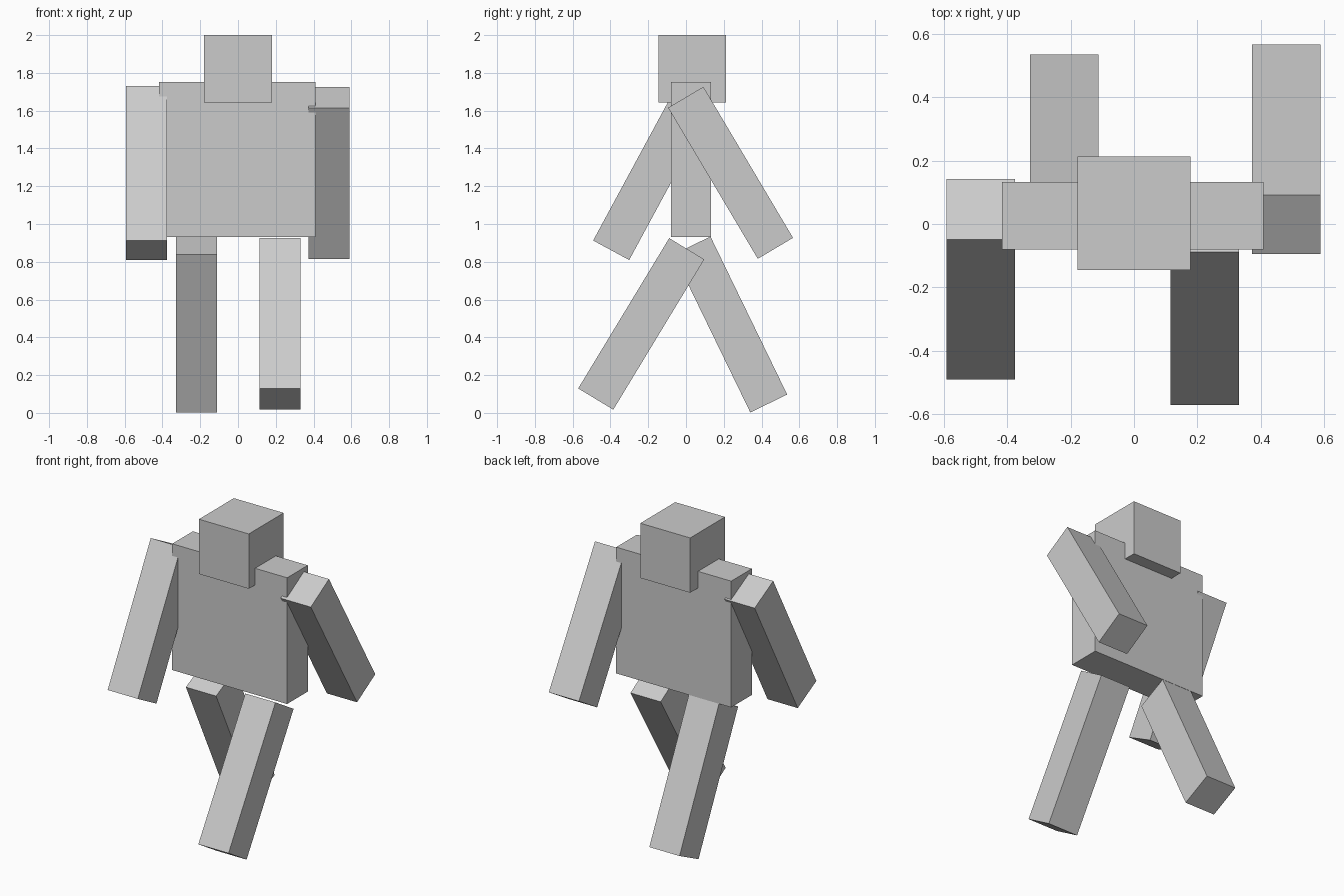
import bpy
from math import radians

if "Cube" in bpy.data.objects:
    bpy.data.objects.remove(bpy.data.objects["Cube"])


def box(name, centre, size, swing=0.0):
    """Box with the given size, swung about the x axis (positive = backwards)."""
    bpy.ops.mesh.primitive_cube_add(size=1, location=centre)
    ob = bpy.context.object
    ob.name = name
    ob.scale = size
    ob.rotation_euler.x = radians(swing)
    return ob


LIMB = (0.217, 0.217, 0.93)

# Head and torso
box("head", (0, 0.034, 1.822), (0.358, 0.358, 0.356))
box("torso", (-0.004, 0.026, 1.342), (0.826, 0.212, 0.82))

# Limbs in a walking pose: name, centre, swing angle
for name, centre, swing in (
    ("left_arm", (0.481, 0.236, 1.271), 30.7),
    ("right_arm", (-0.484, -0.175, 1.270), -28.4),
    ("left_leg", (0.223, -0.237, 0.471), -31.2),
    ("right_leg", (-0.220, 0.235, 0.468), 25.9),
):
    box(name, centre, LIMB, swing)
